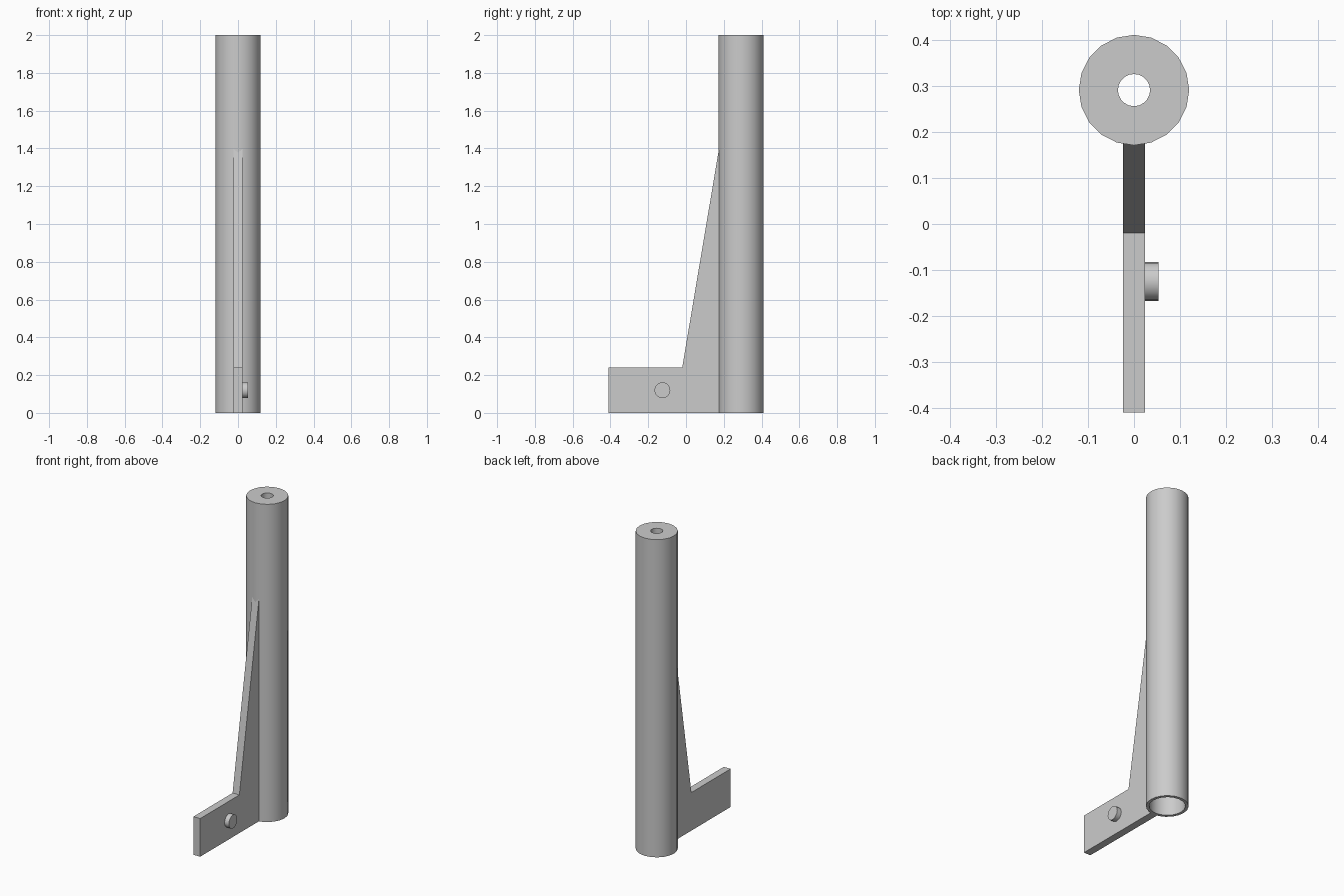
import bpy
import bmesh
from math import pi
from mathutils import Matrix, Vector

cube = bpy.data.objects.get("Cube")
if cube:
    bpy.data.objects.remove(cube)

grey = bpy.data.materials.new("plain grey")
grey.use_nodes = True
colour = (0.6, 0.6, 0.6, 1)
grey.diffuse_color = colour
grey.node_tree.nodes["Principled BSDF"].inputs["Base Color"].default_value = colour


def finish(name, bm, smooth=False):
    bmesh.ops.recalc_face_normals(bm, faces=bm.faces)
    mesh = bpy.data.meshes.new(name)
    bm.to_mesh(mesh)
    bm.free()
    mesh.materials.append(grey)
    obj = bpy.data.objects.new(name, mesh)
    bpy.context.collection.objects.link(obj)
    if smooth:
        bpy.ops.object.select_all(action="DESELECT")
        obj.select_set(True)
        bpy.context.view_layer.objects.active = obj
        bpy.ops.object.shade_smooth_by_angle(angle=pi / 6)
    return obj


# Tube: wide bore from below, capped at the top with a small hole
TUBE_Y, HEIGHT, OUTER, BORE, HOLE, CAP = 0.291, 2.0, 0.12, 0.102, 0.035, 0.1
section = [(OUTER, 0), (OUTER, HEIGHT), (HOLE, HEIGHT),
           (HOLE, HEIGHT - CAP), (BORE, HEIGHT - CAP), (BORE, 0)]
bm = bmesh.new()
verts = [bm.verts.new((0, TUBE_Y + r, z)) for r, z in section]
edges = [bm.edges.new((v, verts[i - 1])) for i, v in enumerate(verts)]
bmesh.ops.spin(bm, geom=verts + edges, cent=(0, TUBE_Y, 0), axis=(0, 0, 1),
               angle=2 * pi, steps=20)
bmesh.ops.remove_doubles(bm, verts=bm.verts, dist=0.0005)
finish("tube", bm, smooth=True)

# Foot plate with its tall sloping brace, extruded from one outline
HALF = 0.0235
outline = [(-0.41, 0), (0.18, 0), (0.18, 1.43), (-0.02, 0.24), (-0.41, 0.24)]
bm = bmesh.new()
face = bm.faces.new([bm.verts.new((-HALF, y, z)) for y, z in outline])
grown = bmesh.ops.extrude_face_region(bm, geom=[face])["geom"]
bmesh.ops.translate(bm, vec=Vector((2 * HALF, 0, 0)),
                    verts=[g for g in grown if isinstance(g, bmesh.types.BMVert)])
finish("foot_plate", bm)

# Round peg on the left side of the plate
START, END = 0.02, 0.053
bm = bmesh.new()
bmesh.ops.create_cone(
    bm, cap_ends=True, segments=20, radius1=0.042, radius2=0.042, depth=END - START,
    matrix=Matrix.Translation(((START + END) / 2, -0.125, 0.12)) @ Matrix.Rotation(pi / 2, 4, "Y"))
finish("side_peg", bm, smooth=True)
